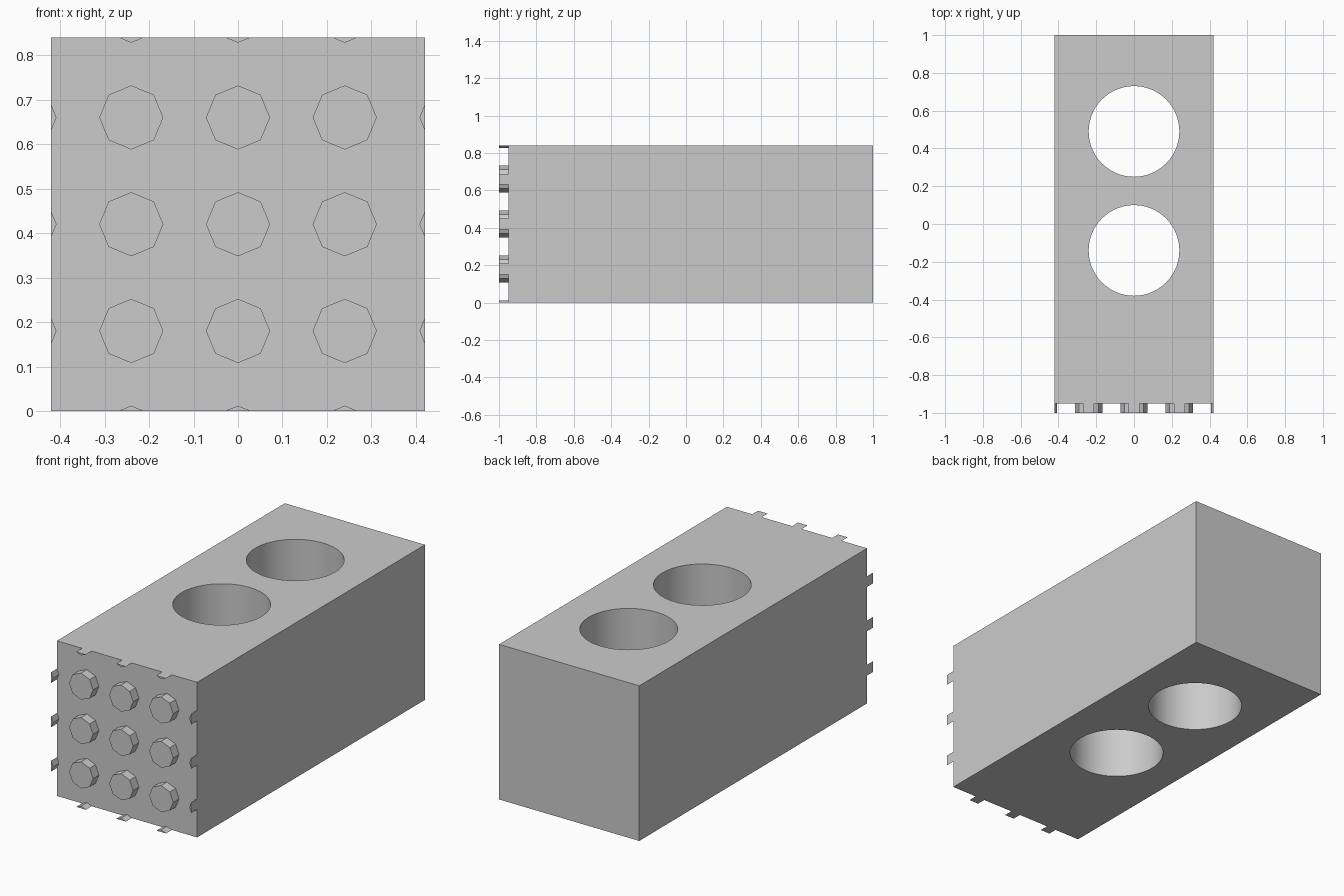
import bpy, bmesh, math
from mathutils import Matrix, Vector

cube = bpy.data.objects.get("Cube")
if cube:
    bpy.data.objects.remove(cube, do_unlink=True)

HALF_W, HEIGHT = 0.42, 0.84
FRONT, BACK, STUD_FRONT = -0.95, 1.0, -1.0
PITCH, STUD_R, HOLE_R = 0.24, 0.072, 0.24
MID = HEIGHT / 2

grey = bpy.data.materials.new("plain grey")
grey.use_nodes = True
grey.diffuse_color = (0.6, 0.6, 0.6, 1)
grey.node_tree.nodes["Principled BSDF"].inputs["Base Color"].default_value = grey.diffuse_color


def add_object(name, bm):
    bmesh.ops.recalc_face_normals(bm, faces=bm.faces)
    mesh = bpy.data.meshes.new(name)
    bm.to_mesh(mesh)
    bm.free()
    mesh.materials.append(grey)
    obj = bpy.data.objects.new(name, mesh)
    bpy.context.collection.objects.link(obj)
    return obj


# Solid block
bm = bmesh.new()
size = Matrix.Diagonal((2 * HALF_W, BACK - FRONT, HEIGHT, 1))
bmesh.ops.create_cube(bm, size=1, matrix=Matrix.Translation((0, (FRONT + BACK) / 2, MID)) @ size)
block = add_object("block", bm)

# Two round vertical holes
bm = bmesh.new()
for y in (-0.14, 0.49):
    bmesh.ops.create_cone(bm, cap_ends=True, segments=64, radius1=HOLE_R, radius2=HOLE_R,
                          depth=2 * HEIGHT, matrix=Matrix.Translation((0, y, MID)))
cutter = add_object("hole_cutter", bm)
cutter.hide_render = True
cut = block.modifiers.new("holes", "BOOLEAN")
cut.object = cutter
cut.operation = "DIFFERENCE"
cut.solver = "EXACT"
bpy.context.view_layer.objects.active = block
bpy.ops.object.modifier_apply(modifier=cut.name)
bpy.data.objects.remove(cutter, do_unlink=True)
block.select_set(True)
bpy.ops.object.shade_smooth_by_angle(angle=math.radians(30))

# Grid of octagonal studs on the front, trimmed flush with the block's sides
bm = bmesh.new()
turn = Matrix.Rotation(math.pi / 2, 4, "X")
depth = FRONT - STUD_FRONT
for i in range(-2, 3):
    for j in range(-2, 3):
        if abs(i) == 2 and abs(j) == 2:
            continue
        place = Matrix.Translation((i * PITCH, (FRONT + STUD_FRONT) / 2, MID + j * PITCH))
        bmesh.ops.create_cone(bm, cap_ends=True, segments=8, radius1=STUD_R, radius2=STUD_R,
                              depth=depth, matrix=place @ turn)
for side in (Vector((1, 0, 0)), Vector((-1, 0, 0)), Vector((0, 0, 1)), Vector((0, 0, -1))):
    bmesh.ops.bisect_plane(bm, geom=bm.verts[:] + bm.edges[:] + bm.faces[:],
                           plane_co=Vector((0, 0, MID)) + side * HALF_W,
                           plane_no=side, clear_outer=True)
    bmesh.ops.holes_fill(bm, edges=[e for e in bm.edges if e.is_boundary])
add_object("front_studs", bm)
